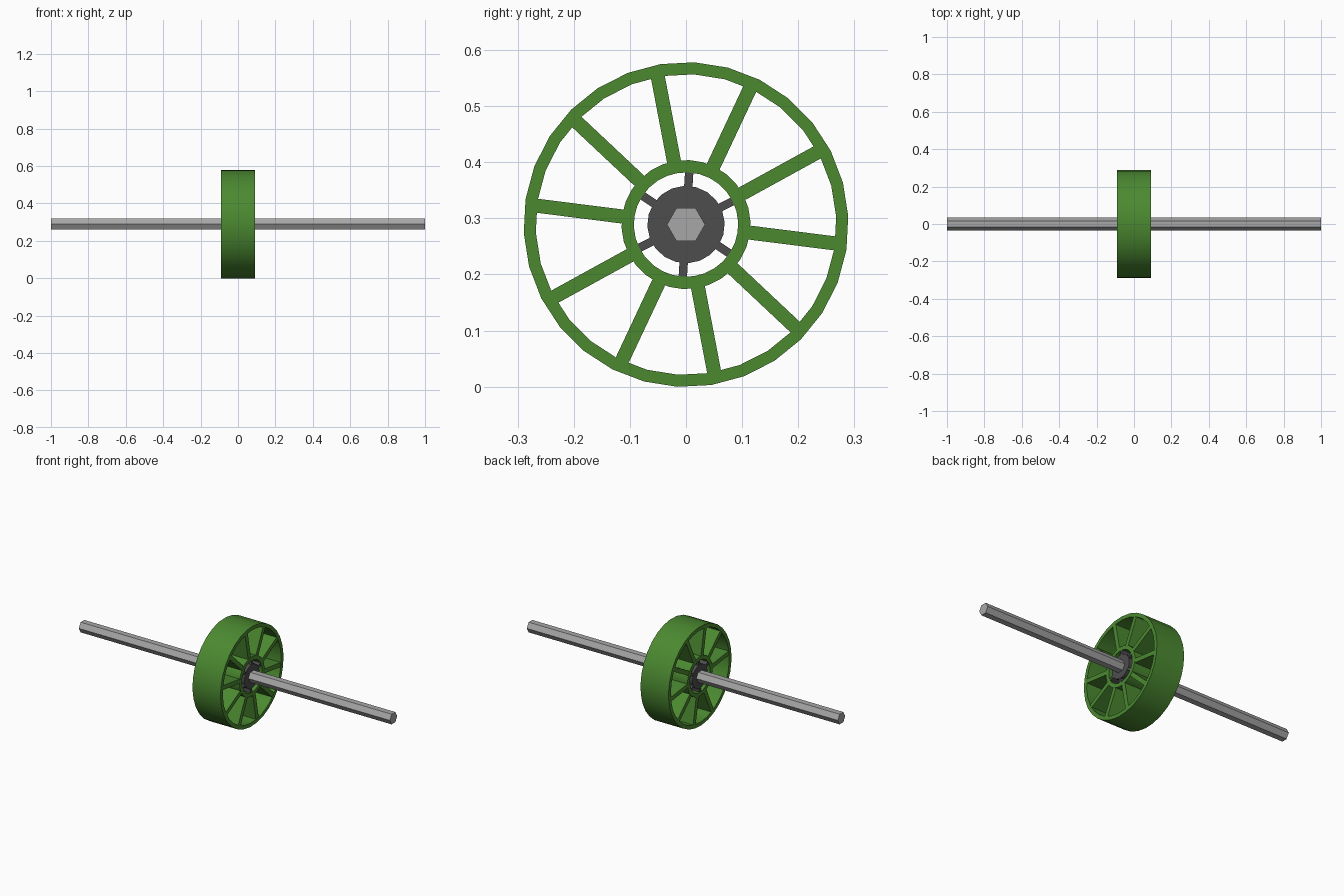
import bpy, bmesh
from math import cos, sin, radians, pi
from mathutils import Matrix

if "Cube" in bpy.data.objects:
    bpy.data.objects.remove(bpy.data.objects["Cube"])

AXLE_Z = 0.289
HALF_WIDTH = 0.09


def material(name, colour):
    m = bpy.data.materials.new(name)
    m.use_nodes = True
    m.diffuse_color = (*colour, 1)
    m.node_tree.nodes["Principled BSDF"].inputs["Base Color"].default_value = (*colour, 1)
    return m


green = material("wheel green", (0.07, 0.25, 0.03))
dark = material("dark grey", (0.075, 0.075, 0.075))
steel = material("light grey", (0.39, 0.39, 0.39))


def finish(name, bm, mat, smooth=True):
    bmesh.ops.recalc_face_normals(bm, faces=bm.faces)
    mesh = bpy.data.meshes.new(name)
    bm.to_mesh(mesh)
    bm.free()
    mesh.materials.append(mat)
    obj = bpy.data.objects.new(name, mesh)
    obj.location.z = AXLE_Z
    bpy.context.collection.objects.link(obj)
    if smooth:
        bpy.ops.object.select_all(action="DESELECT")
        obj.select_set(True)
        bpy.context.view_layer.objects.active = obj
        bpy.ops.object.shade_smooth_by_angle(angle=radians(30))
    return obj


def ring(name, outer, inner, half, sides, turn, mat):
    """Tube around the x axis with flat end faces."""
    bm = bmesh.new()
    section = [(-half, outer), (half, outer), (half, inner), (-half, inner)]
    loops = []
    for i in range(sides):
        a = radians(turn) + 2 * pi * i / sides
        loops.append([bm.verts.new((x, r * cos(a), r * sin(a))) for x, r in section])
    for i, here in enumerate(loops):
        there = loops[(i + 1) % sides]
        for j in range(4):
            k = (j + 1) % 4
            bm.faces.new((here[j], here[k], there[k], there[j]))
    return finish(name, bm, mat)


def bars(name, count, turn, start, end, width, half, mat):
    """Flat radial bars spread evenly around the x axis."""
    bm = bmesh.new()
    size = Matrix.Diagonal((2 * half, end - start, width, 1))
    shift = Matrix.Translation((0, (start + end) / 2, 0))
    for i in range(count):
        spin = Matrix.Rotation(radians(turn) + 2 * pi * i / count, 4, "X")
        bmesh.ops.create_cube(bm, size=1, matrix=spin @ shift @ size)
    return finish(name, bm, mat, smooth=False)


# Wheel: rim, spokes and hub ring
ring("rim", 0.2895, 0.268, HALF_WIDTH, 30, 3, green)
bars("spokes", 10, -7.2, 0.114, 0.274, 0.025, HALF_WIDTH - 0.001, green)
ring("hub_ring", 0.115, 0.093, HALF_WIDTH, 30, 3, green)

# Dark core keyed into the hub ring
ring("core_sleeve", 0.069, 0.028, HALF_WIDTH, 20, 3, dark)
bars("core_keys", 6, 26.5, 0.06, 0.096, 0.015, HALF_WIDTH - 0.001, dark)

# Hexagonal axle
bm = bmesh.new()
bmesh.ops.create_cone(bm, cap_ends=True, segments=6, radius1=0.034, radius2=0.034,
                      depth=2, matrix=Matrix.Rotation(pi / 2, 4, "Y"))
# Turn the hexagon so flats face up and down
corner = max(bm.verts, key=lambda v: v.co.z).co
if corner.z > 0.032:
    bmesh.ops.rotate(bm, verts=bm.verts, matrix=Matrix.Rotation(pi / 6, 3, "X"))
finish("axle", bm, steel, smooth=False)
